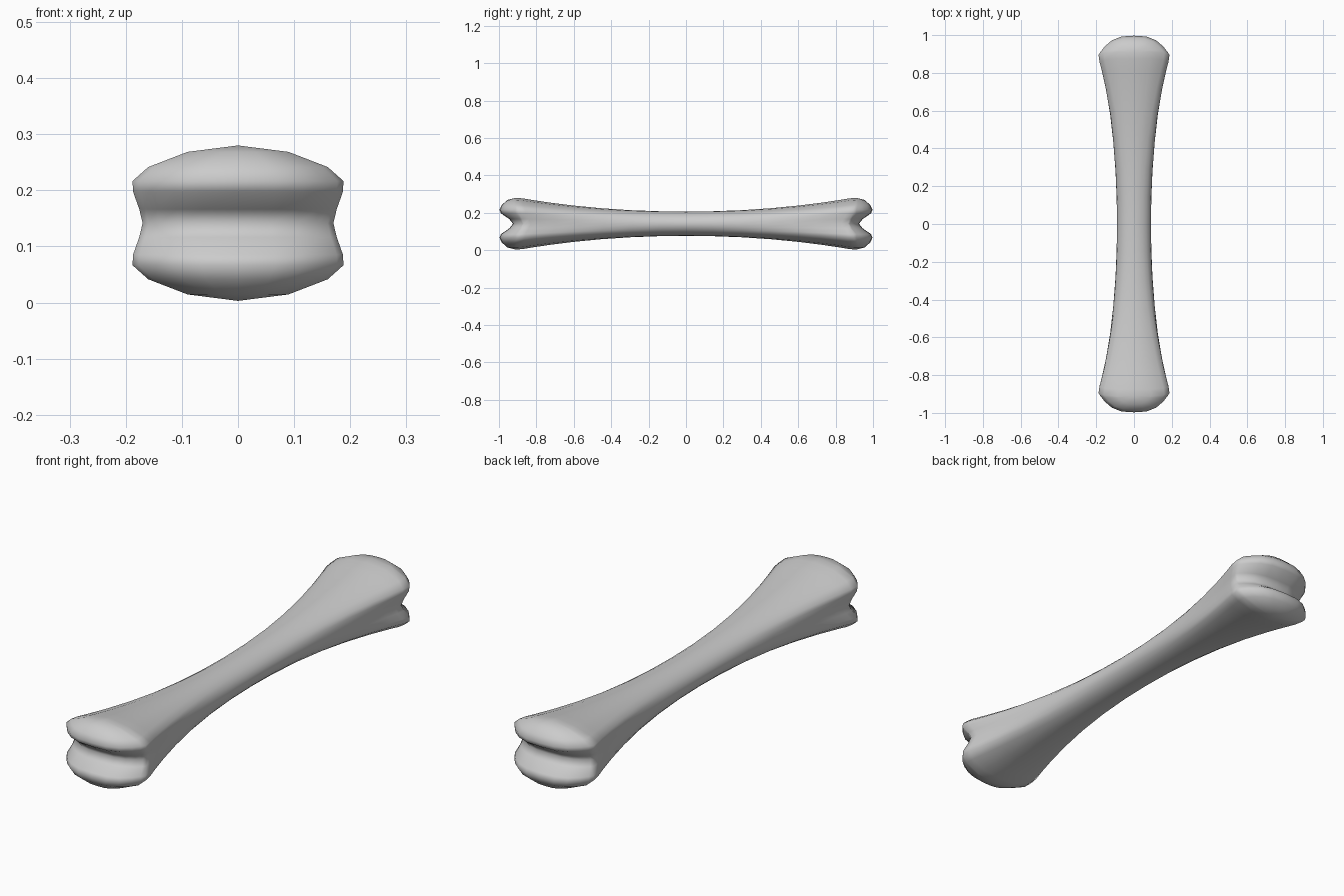
import bpy, bmesh, math

if "Cube" in bpy.data.objects:
    bpy.data.objects.remove(bpy.data.objects["Cube"])

CZ = 0.1415
# quarter outline of the bone end: half width, height offset, tip y at middle, tip y at side
Q = [(.170, .000, .925, .865), (.176, .025, .945, .875), (.187, .056, .990, .895),
     (.188, .075, .997, .895), (.160, .100, .985, .905), (.090, .127, .955, .912),
     (.000, .1385, .910, .910)]
N = len(Q) - 1
rows = [(i, -1) for i in range(N, 0, -1)] + [(i, 1) for i in range(N + 1)]  # bottom to top

bm = bmesh.new()


def shaft_point(i, sz, sx, v):
    # blend from the oval mid section to the wide end outline
    w, h, _, ye = Q[i]
    a = i / N * math.pi / 2
    t = min(1, (abs(v) / 0.98) ** 2.1)
    x = .09 * math.cos(a) * (1 - t) + w * t
    z = .065 * math.sin(a) * (1 - t) + h * t
    return bm.verts.new((sx * x, v * ye, CZ + sz * z))


def cap_point(i, sz, u, s):
    # lobed end with a groove running across it
    w, h, ym, ye = Q[i]
    y = ye + (ym - ye) * (1 - abs(u) ** 3)
    return bm.verts.new((u * w, s * y, CZ + sz * h))


def skin(grid):
    for a, b in zip(grid, grid[1:]):
        for k in range(len(a) - 1):
            bm.faces.new((a[k], a[k + 1], b[k + 1], b[k]))


# shaft sides
V = [-1, -.96, -.9, -.8, -.66, -.5, -.33, -.16, 0, .16, .33, .5, .66, .8, .9, .96, 1]
for sx in (-1, 1):
    skin([[shaft_point(i, sz, sx, v) for v in V] for i, sz in rows])
# both lobed ends
U = [-1, -.94, -.82, -.62, -.35, 0, .35, .62, .82, .94, 1]
for s in (-1, 1):
    skin([[cap_point(i, sz, u, s) for u in U] for i, sz in rows])

bmesh.ops.remove_doubles(bm, verts=bm.verts, dist=1e-4)
bmesh.ops.recalc_face_normals(bm, faces=bm.faces)
for f in bm.faces:
    f.smooth = True
me = bpy.data.meshes.new("bone")
bm.to_mesh(me)
bm.free()
bone = bpy.data.objects.new("bone", me)
bpy.context.collection.objects.link(bone)
